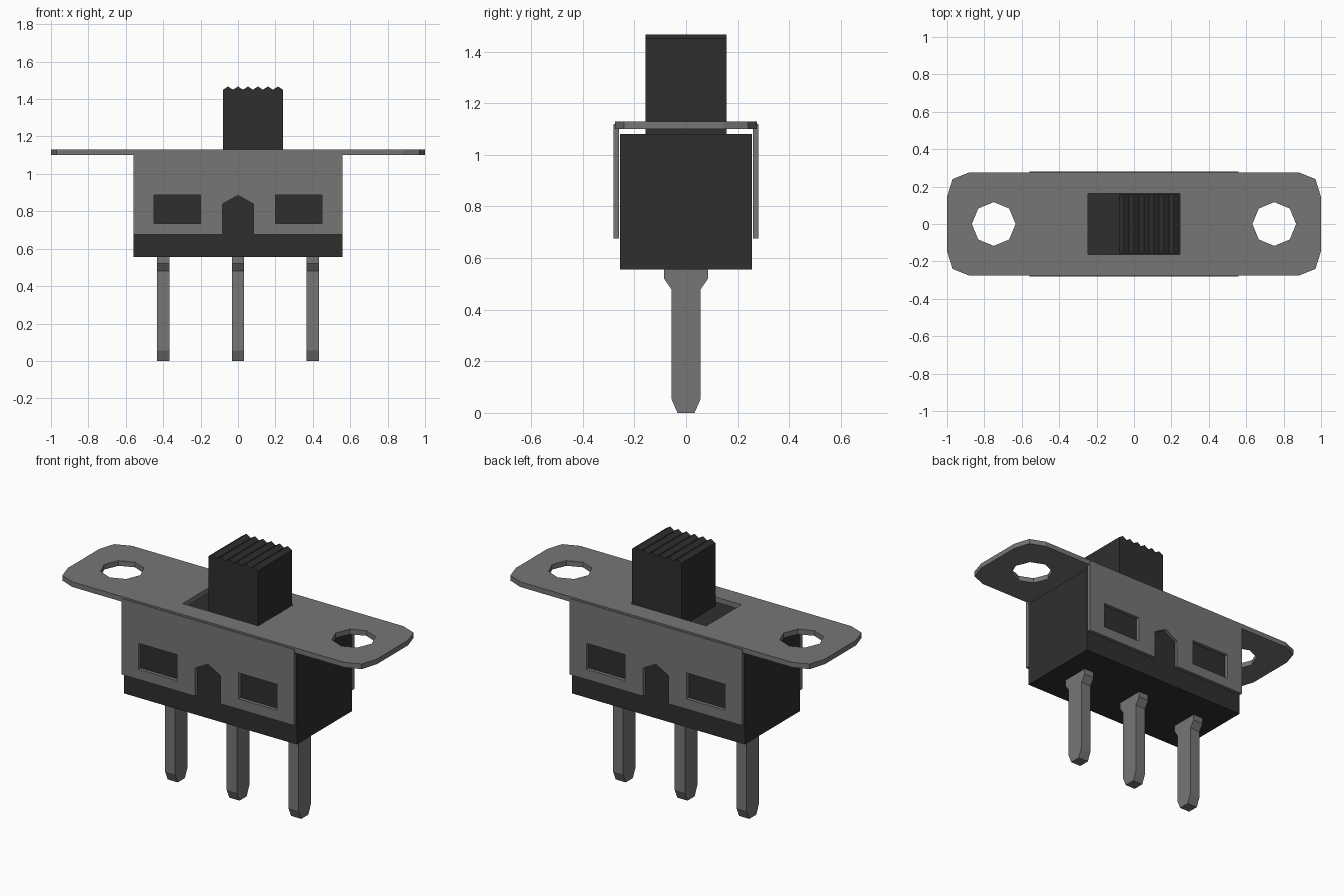
import bpy, bmesh, math

if "Cube" in bpy.data.objects:
    bpy.data.objects.remove(bpy.data.objects["Cube"])


def material(name, v):
    m = bpy.data.materials.new(name)
    m.diffuse_color = (v, v, v, 1)
    m.use_nodes = True
    m.node_tree.nodes["Principled BSDF"].inputs["Base Color"].default_value = m.diffuse_color
    return m


METAL = material("grey_metal", 0.18)
PLASTIC = material("black_plastic", 0.028)

# profile (u, v) and extrusion w placed on the world axes
PLANES = {
    "XY": lambda u, v, w: (u, v, w),
    "XZ": lambda u, v, w: (u, w, v),
    "YZ": lambda u, v, w: (w, u, v),
}


def slab(name, loops, plane, lo, hi, mat):
    """Extrude an outline (first loop) with holes (other loops) from lo to hi."""
    cu = bpy.data.curves.new(name + "_outline", 'CURVE')
    cu.dimensions = '2D'
    cu.fill_mode = 'BOTH'
    cu.extrude = (hi - lo) / 2
    for pts in loops:
        s = cu.splines.new('POLY')
        s.points.add(len(pts) - 1)
        for p, (u, v) in zip(s.points, pts):
            p.co = (u, v, 0, 1)
        s.use_cyclic_u = True
    tmp = bpy.data.objects.new(name + "_outline", cu)
    bpy.context.collection.objects.link(tmp)
    dg = bpy.context.evaluated_depsgraph_get()
    me = bpy.data.meshes.new_from_object(tmp.evaluated_get(dg))
    bpy.data.objects.remove(tmp)
    bm = bmesh.new()
    bm.from_mesh(me)
    for v in bm.verts:
        v.co = PLANES[plane](v.co.x, v.co.y, v.co.z + (lo + hi) / 2)
    bmesh.ops.remove_doubles(bm, verts=bm.verts, dist=1e-4)
    bmesh.ops.recalc_face_normals(bm, faces=bm.faces)
    for f in bm.faces:
        f.smooth = False
        f.material_index = 0
    bm.to_mesh(me)
    bm.free()
    me.name = name
    me.materials.clear()
    me.materials.append(mat)
    ob = bpy.data.objects.new(name, me)
    bpy.context.collection.objects.link(ob)
    return ob


def rect(x0, x1, y0, y1):
    return [(x0, y0), (x1, y0), (x1, y1), (x0, y1)]


def mirrored(half):
    """Close a half profile by mirroring it in u."""
    return half + [(-u, v) for u, v in reversed(half)]


def octagon(cx, r):
    return [(cx + r * math.cos(i * math.pi / 4), r * math.sin(i * math.pi / 4)) for i in range(8)]


# mounting plate with clipped corners, two screw holes and the slider slot
right_end = [(0.88, -0.276), (0.97, -0.24), (1, -0.145), (1, 0.145), (0.97, 0.24), (0.88, 0.276)]
plate = right_end + [(-x, -y) for x, y in right_end]
slab("mounting_plate", [plate, octagon(-0.75, 0.117), octagon(0.75, 0.117),
                        rect(-0.245, 0.245, -0.163, 0.163)], "XY", 1.10, 1.13, METAL)

# bent-down side walls with two windows and a pointed notch
wall = mirrored([(0, 0.885), (0.082, 0.84), (0.082, 0.675), (0.558, 0.675), (0.558, 1.12)])[:-1]
windows = [rect(-0.45, -0.2, 0.735, 0.887), rect(0.2, 0.45, 0.735, 0.887)]
for side, lo, hi in (("front", -0.28, -0.26), ("back", 0.26, 0.28)):
    slab(side + "_wall", [wall] + windows, "XZ", lo, hi, METAL)

# plastic housing
slab("housing", [rect(-0.56, 0.56, -0.256, 0.256)], "XY", 0.555, 1.08, PLASTIC)

# slider knob with a ridged grip on top
x0, x1, n = -0.08, 0.24, 6
step = (x1 - x0) / (2 * n)
ridges = [(x1 - i * step, 1.467 if i % 2 else 1.45) for i in range(2 * n + 1)]
slab("slider_knob", [[(x0, 1.075), (x1, 1.075)] + ridges], "XZ", -0.157, 0.157, PLASTIC)

# three terminal pins with shoulders and tapered tips
pin = mirrored([(0.033, 0), (0.057, 0.055), (0.057, 0.48), (0.085, 0.52), (0.085, 0.56)])
for label, x in (("left", -0.4), ("middle", 0), ("right", 0.4)):
    slab(label + "_pin", [pin], "YZ", x - 0.033, x + 0.033, METAL)
